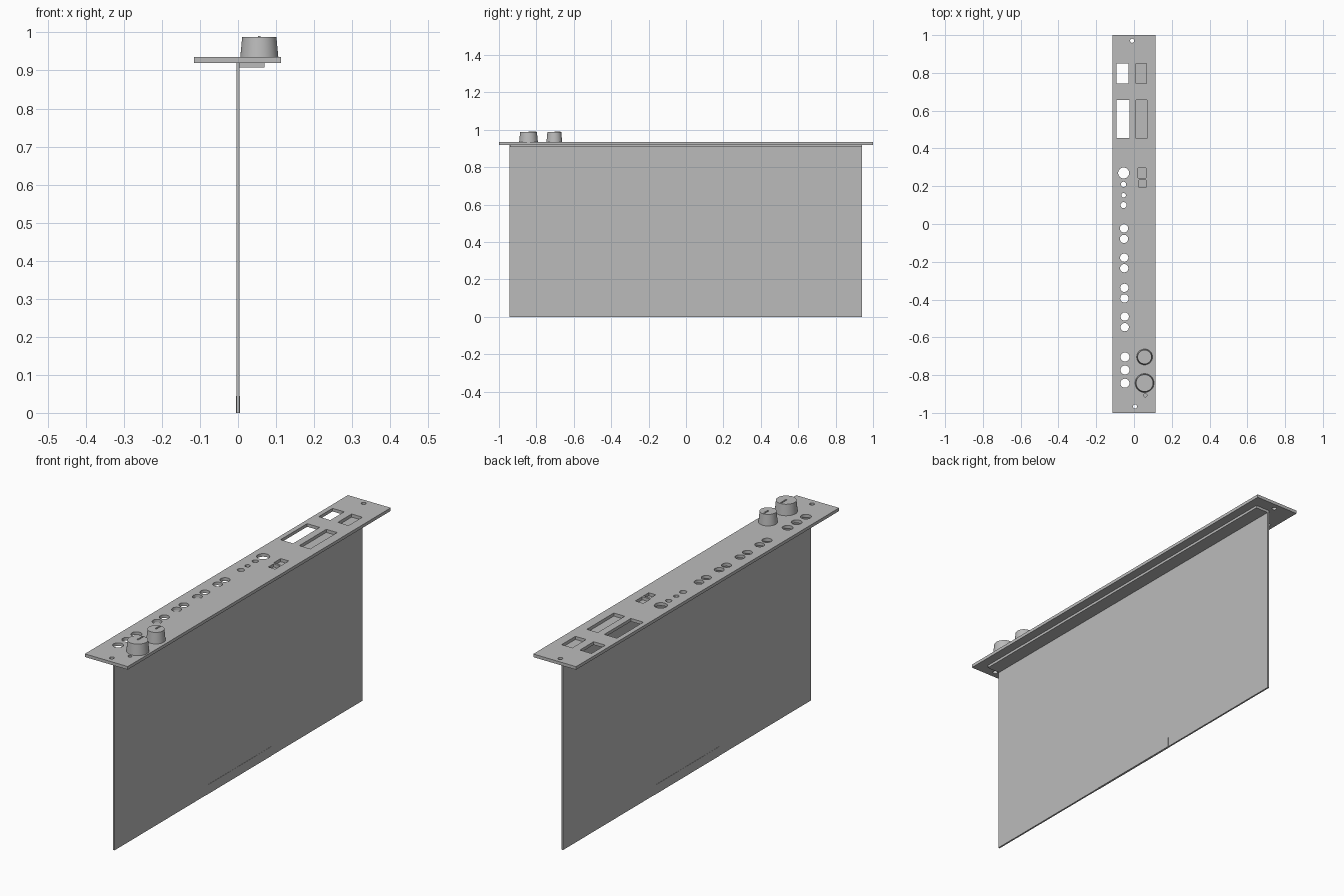
import bpy
import bmesh
import math
from mathutils import Matrix

cube = bpy.data.objects.get("Cube")
if cube:
    bpy.data.objects.remove(cube, do_unlink=True)

grey = bpy.data.materials.new("plain grey")
grey.use_nodes = True
grey.diffuse_color = (0.5, 0.5, 0.5, 1)
grey.node_tree.nodes["Principled BSDF"].inputs["Base Color"].default_value = (0.5, 0.5, 0.5, 1)

PANEL_BOTTOM, PANEL_TOP = 0.92, 0.935


def add_box(bm, x0, x1, y0, y1, z0, z1):
    scale = Matrix.Diagonal((x1 - x0, y1 - y0, z1 - z0, 1))
    place = Matrix.Translation(((x0 + x1) / 2, (y0 + y1) / 2, (z0 + z1) / 2))
    bmesh.ops.create_cube(bm, size=1, matrix=place @ scale)


def add_cone(bm, x, y, r0, r1, z0, z1, sides):
    bmesh.ops.create_cone(bm, cap_ends=True, segments=sides, radius1=r0, radius2=r1,
                          depth=z1 - z0, matrix=Matrix.Translation((x, y, (z0 + z1) / 2)))


def make_object(name, bm):
    mesh = bpy.data.meshes.new(name)
    bm.to_mesh(mesh)
    bm.free()
    mesh.materials.append(grey)
    obj = bpy.data.objects.new(name, mesh)
    bpy.context.collection.objects.link(obj)
    return obj


def box_part(name, *bounds):
    bm = bmesh.new()
    add_box(bm, *bounds)
    return make_object(name, bm)


def smooth(obj):
    bpy.ops.object.select_all(action="DESELECT")
    obj.select_set(True)
    bpy.context.view_layer.objects.active = obj
    bpy.ops.object.shade_smooth_by_angle(angle=math.radians(30))


# Upright board, its edge contacts and the strip behind the panel
box_part("circuit_board", -0.004, 0.004, -0.945, 0.94, 0, PANEL_BOTTOM)
box_part("edge_contacts", -0.005, 0.005, -0.245, 0.245, 0, 0.045)
box_part("backing_strip", 0, 0.07, -0.94, 0.94, 0.908, PANEL_BOTTOM)

# Face panel with its openings
panel = box_part("face_panel", -0.115, 0.113, -1, 1, PANEL_BOTTOM, PANEL_TOP)
slots = [
    (-0.092, -0.03, 0.745, 0.85), (-0.092, -0.025, 0.455, 0.657),
    (0.01, 0.067, 0.745, 0.85), (0.01, 0.068, 0.452, 0.657),
    (0.02, 0.063, 0.243, 0.296), (0.026, 0.063, 0.193, 0.233),
]
holes = [
    (-0.01, 0.97, 0.011), (0.005, -0.966, 0.011), (0.06, -0.907, 0.009),
    (-0.055, 0.27, 0.029), (-0.055, 0.21, 0.014),
    (-0.055, 0.152, 0.012), (-0.055, 0.1, 0.016),
]
for x, y in ((-0.053, -0.023), (-0.052, -0.178), (-0.051, -0.338), (-0.049, -0.49)):
    holes += [(x, y, 0.022), (x, y - 0.056, 0.022)]
holes += [(-0.048, y, 0.024) for y in (-0.704, -0.773, -0.843)]

bm = bmesh.new()
for slot in slots:
    add_box(bm, *slot, 0.9, 0.96)
for x, y, r in holes:
    add_cone(bm, x, y, r, r, 0.9, 0.96, 24)
cutter = make_object("panel_cutter", bm)
cutter.hide_render = True
cut = panel.modifiers.new("openings", "BOOLEAN")
cut.operation = "DIFFERENCE"
cut.solver = "EXACT"
cut.object = cutter
bpy.context.view_layer.update()
depsgraph = bpy.context.evaluated_depsgraph_get()
cut_mesh = bpy.data.meshes.new_from_object(panel.evaluated_get(depsgraph))
panel.modifiers.clear()
panel.data = cut_mesh
bpy.data.objects.remove(cutter, do_unlink=True)
smooth(panel)

# Tapered knobs, each with a raised pointer
for name, y, r in (("large_knob", -0.842, 0.05), ("small_knob", -0.704, 0.042)):
    bm = bmesh.new()
    add_cone(bm, 0.056, y, r, r - 0.005, PANEL_TOP, 0.988, 48)
    smooth(make_object(name, bm))
    box_part(name + "_pointer", 0.053, 0.059, y, y + r - 0.01, 0.985, 0.991)
